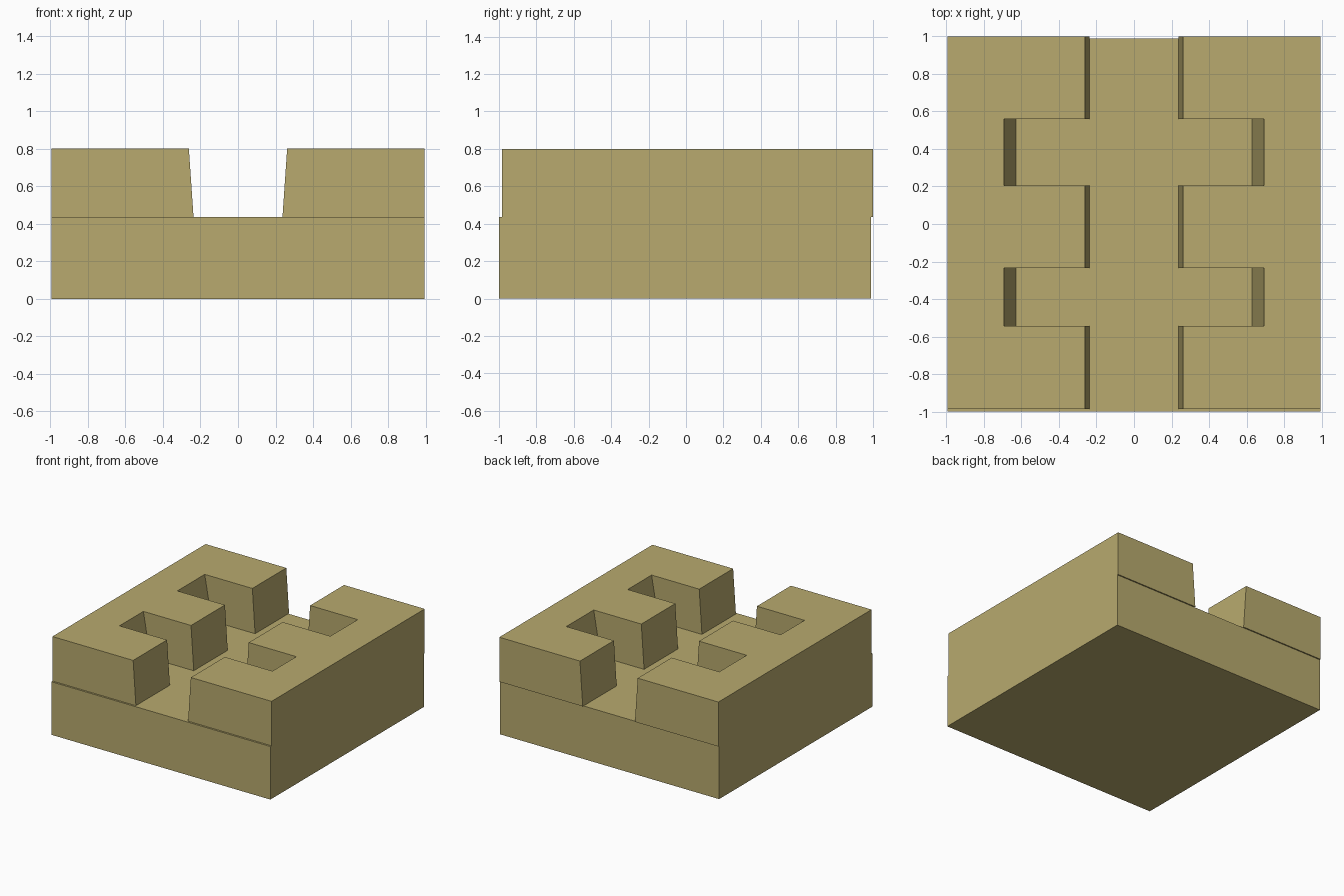
import bpy
import bmesh

cube = bpy.data.objects.get("Cube")
if cube:
    bpy.data.objects.remove(cube, do_unlink=True)

# Single sand colour
sand = bpy.data.materials.new("sand")
sand.use_nodes = True
colour = (0.479, 0.402, 0.156, 1)
sand.diffuse_color = colour
sand.node_tree.nodes["Principled BSDF"].inputs["Base Color"].default_value = colour

HALF_X = 0.994
FLOOR, TOP = 0.435, 0.80
POCKETS = [(-0.545, -0.235), (0.205, 0.56)]


def loft(name, lower, upper, z0, z1):
    """Closed solid between two matching outlines."""
    bm = bmesh.new()
    low = [bm.verts.new((x, y, z0)) for x, y in lower]
    high = [bm.verts.new((x, y, z1)) for x, y in upper]
    bm.faces.new(low)
    bm.faces.new(high)
    for i in range(len(low)):
        j = (i + 1) % len(low)
        bm.faces.new((low[i], low[j], high[j], high[i]))
    bmesh.ops.recalc_face_normals(bm, faces=bm.faces)
    mesh = bpy.data.meshes.new(name)
    bm.to_mesh(mesh)
    bm.free()
    mesh.materials.append(sand)
    obj = bpy.data.objects.new(name, mesh)
    bpy.context.collection.objects.link(obj)
    return obj


def bank_outline(side, inner, pocket):
    """Bank footprint with two pockets opening onto the channel."""
    y0, y1 = -0.985, 1.0
    pts = [(HALF_X, y0), (inner, y0)]
    for a, b in POCKETS:
        pts += [(inner, a), (pocket, a), (pocket, b), (inner, b)]
    pts += [(inner, y1), (HALF_X, y1)]
    return [(side * x, y) for x, y in pts]


# Base slab, whose top is the channel floor
slab = [(-HALF_X, -1), (HALF_X, -1), (HALF_X, 0.99), (-HALF_X, 0.99)]
loft("base_slab", slab, slab, 0, FLOOR)

# Raised banks with sloping channel and pocket end walls
for name, side in (("left_bank", 1), ("right_bank", -1)):
    loft(name, bank_outline(side, 0.237, 0.63),
         bank_outline(side, 0.262, 0.694), FLOOR, TOP)
